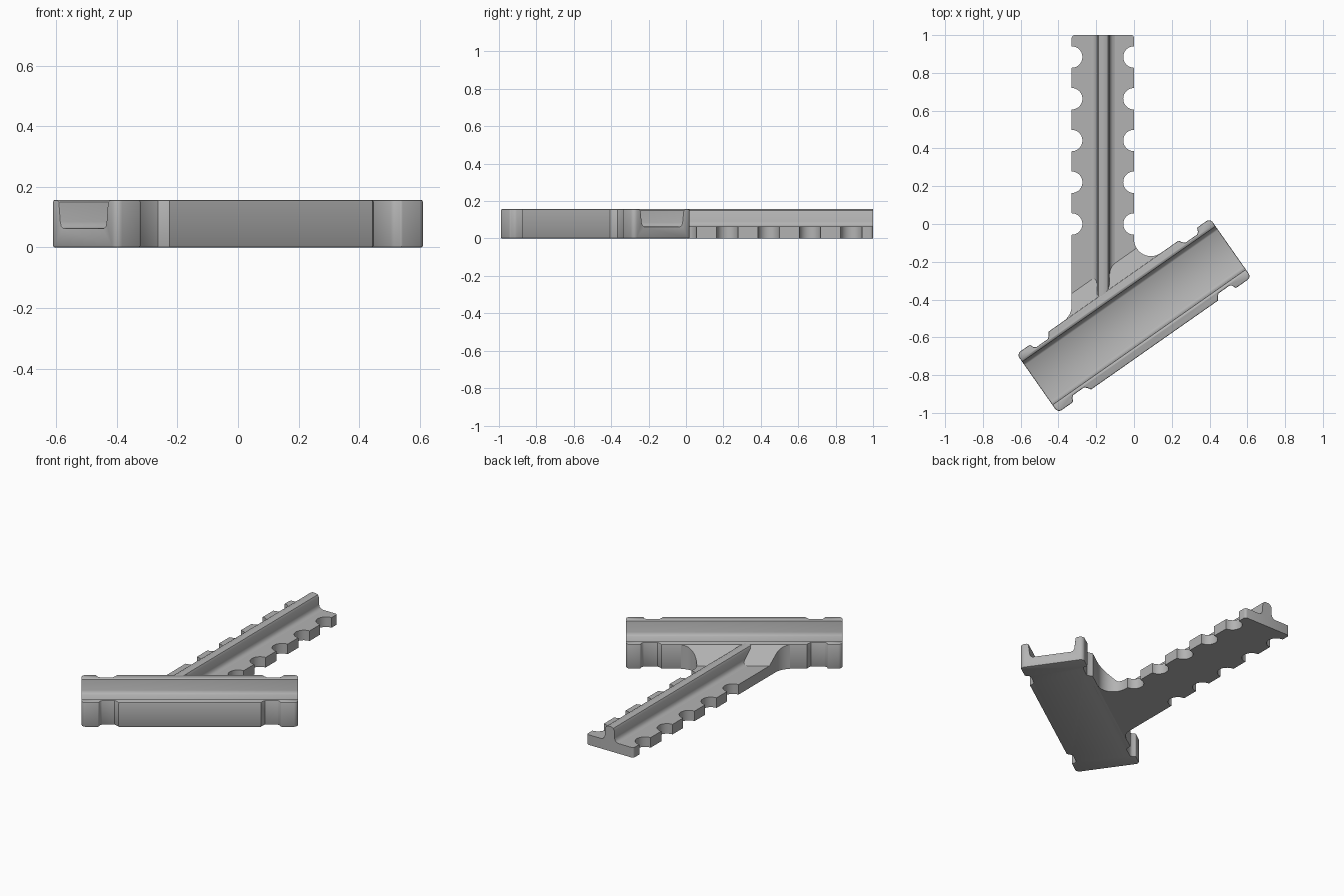
import bpy, bmesh, math
from mathutils import Vector, Matrix

cube = bpy.data.objects.get("Cube")
if cube:
    bpy.data.objects.remove(cube)

grey = bpy.data.materials.new("plain_grey")
grey.use_nodes = True
colour = (0.45, 0.45, 0.45, 1)
grey.diffuse_color = colour
grey.node_tree.nodes["Principled BSDF"].inputs["Base Color"].default_value = colour

HEIGHT, FLOOR = 0.157, 0.064
TURN = math.radians(35)
TRAY = Matrix.Translation((0, -0.485, 0)) @ Matrix.Rotation(TURN, 4, 'Z')


def prism(name, ring, sweep, frame=Matrix()):
    """Closed solid made by sweeping a ring of points along a vector."""
    bm = bmesh.new()
    low = [bm.verts.new(frame @ Vector(p)) for p in ring]
    high = [bm.verts.new(frame @ (Vector(p) + Vector(sweep))) for p in ring]
    bm.faces.new(low)
    bm.faces.new(high)
    n = len(ring)
    for i in range(n):
        j = (i + 1) % n
        bm.faces.new((low[i], low[j], high[j], high[i]))
    bmesh.ops.recalc_face_normals(bm, faces=bm.faces)
    mesh = bpy.data.meshes.new(name)
    bm.to_mesh(mesh)
    bm.free()
    mesh.materials.append(grey)
    obj = bpy.data.objects.new(name, mesh)
    bpy.context.collection.objects.link(obj)
    return obj


def arc(x, y, r, start, end, steps=10):
    angles = [math.radians(start + (end - start) * i / steps) for i in range(steps + 1)]
    return [(x + r * math.cos(a), y + r * math.sin(a), 0) for a in angles]


def combine(obj, tool, operation):
    """Apply a boolean and remove the tool."""
    mod = obj.modifiers.new("cut", 'BOOLEAN')
    mod.object, mod.operation, mod.solver = tool, operation, 'EXACT'
    finish(obj)
    bpy.data.objects.remove(tool)


def finish(obj):
    """Bake the modifiers into the mesh."""
    bpy.context.view_layer.update()
    graph = bpy.context.evaluated_depsgraph_get()
    mesh = bpy.data.meshes.new_from_object(obj.evaluated_get(graph))
    obj.modifiers.clear()
    obj.data = mesh


# Tray outline: one quarter with a side notch and rounded corner, mirrored
def tray_side(notch_in, notch_out):
    L, W, R, d = 0.625, 0.19, 0.025, 0.03
    return ([(notch_in, W, 0)]
            + [(notch_in + 0.012, W - d * 0.6, 0), (notch_in + 0.024, W - d, 0)]
            + [(notch_out - 0.02, W - d, 0), (notch_out - 0.008, W - d * 0.7, 0)]
            + [(notch_out, W, 0)] + arc(L - R, W - R, R, 90, 0, 6))


back = tray_side(0.42, 0.54)
front = tray_side(0.41, 0.525)
outline = (back + [(x, -y, 0) for x, y, z in reversed(front)]
           + [(-x, -y, 0) for x, y, z in front]
           + [(-x, y, 0) for x, y, z in reversed(back)])
tray = prism("tray", outline, (0, 0, HEIGHT), TRAY)

# Channel with drafted walls, filleted floor and softened rims
half = [(0.15, 0.2), (0.15, HEIGHT), (0.14, 0.15), (0.132, 0.085), (0.127, 0.071), (0.116, FLOOR)]
section = half + [(-v, z) for v, z in reversed(half)]
channel = prism("channel_cutter", [(-0.8, v, z) for v, z in section], (1.6, 0, 0), TRAY)
combine(tray, channel, 'DIFFERENCE')

# Arm outline with scalloped edges and fillets into the tray wall
LEFT, RIGHT, NOTCH = -0.33, 0.0, 0.057
centres = [i * 0.221 for i in range(5)]


def fillet_y(x, r):
    return (0.19 + r + x * math.sin(TURN)) / math.cos(TURN) - 0.485


r_right, r_left = 0.09, 0.1
arm_ring = [tuple(TRAY @ Vector((u, 0.165, 0))) for u in (-0.31, 0.31)]
arm_ring += arc(RIGHT + r_right, fillet_y(RIGHT + r_right, r_right), r_right, 305, 180, 14)
for y in centres:
    arm_ring += arc(RIGHT, y, NOTCH, 270, 90, 14)
arm_ring += arc(RIGHT - 0.015, 0.985, 0.015, 0, 90, 4)
arm_ring += arc(LEFT + 0.015, 0.985, 0.015, 90, 180, 4)
for y in reversed(centres):
    arm_ring += arc(LEFT, y, NOTCH, 90, -90, 14)
arm_ring += arc(LEFT - r_left, fillet_y(LEFT - r_left, r_left), r_left, 0, -55, 8)
arm = prism("arm_plate", arm_ring, (0, 0, FLOOR))

# Sloped gusset between arm and tray wall, trimmed to the arm outline
gusset = prism("gusset", arm_ring, (0, 0, 0.3))
slope = [(0.1, 0.03), (0.1, 0.152), (0.19, 0.152), (0.285, FLOOR), (0.285, 0.03)]
wedge = prism("wedge_cutter", [(-0.6, v, z) for v, z in slope], (1.2, 0, 0), TRAY)
combine(gusset, wedge, 'INTERSECT')

# Rib with rounded crown and filleted foot
flank = [(0.062, 0.05), (0.062, FLOOR), (0.048, 0.068), (0.038, 0.078), (0.034, 0.092),
         (0.032, 0.138), (0.025, 0.151), (0.012, HEIGHT)]
profile = flank + [(-x, z) for x, z in reversed(flank)]
rib = prism("arm_rib", [(x - 0.163, -0.385, z) for x, z in profile], (0, 1.385, 0))

# Soft outer edges and smooth shading
bevel = tray.modifiers.new("soft_edges", 'BEVEL')
bevel.width, bevel.segments = 0.006, 2
bevel.limit_method, bevel.angle_limit = 'ANGLE', math.radians(60)
finish(tray)
bpy.ops.object.select_all(action='DESELECT')
for obj in (tray, arm, gusset, rib):
    obj.select_set(True)
bpy.context.view_layer.objects.active = tray
bpy.ops.object.shade_smooth_by_angle(angle=math.radians(35))
